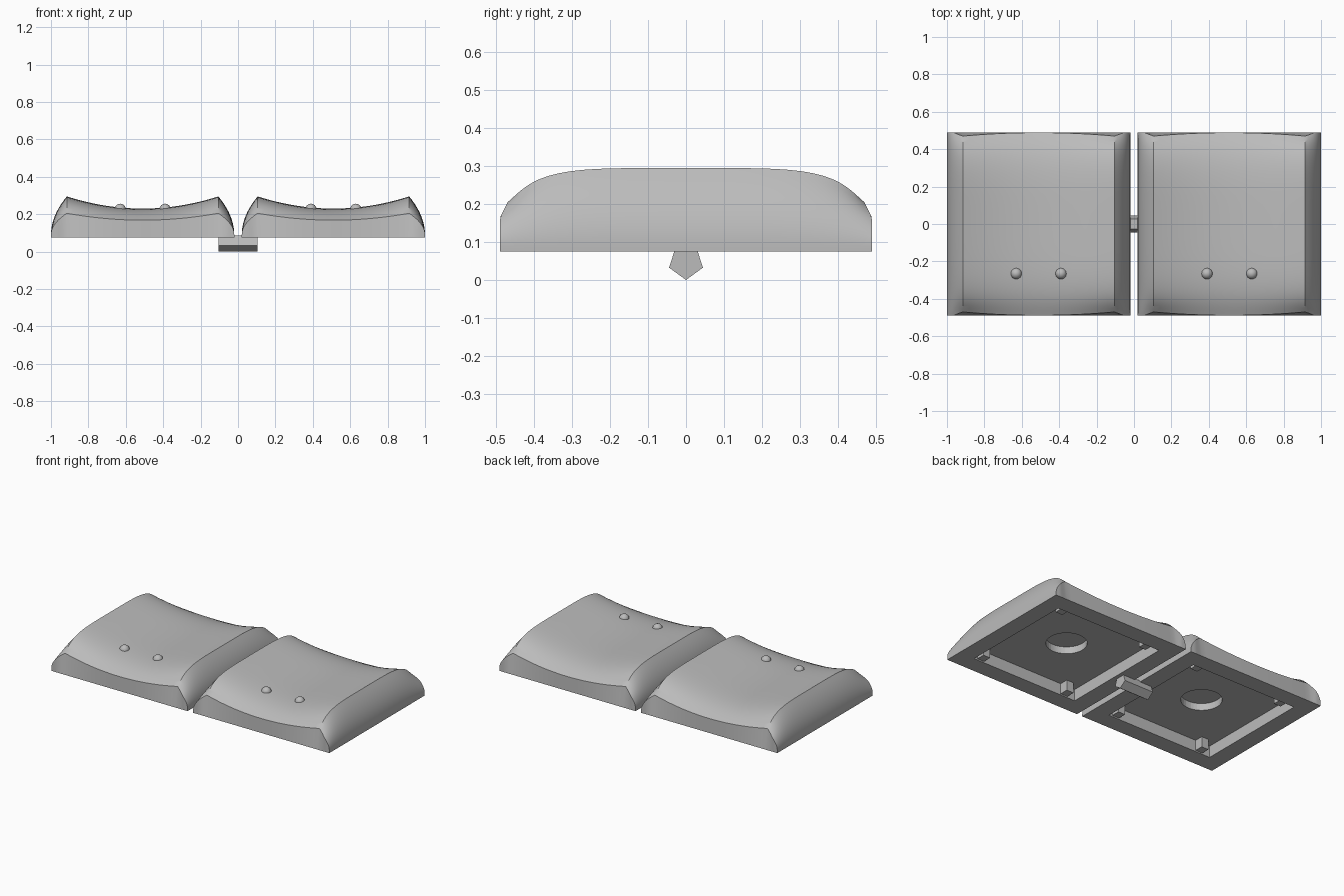
import bpy, bmesh, math

if "Cube" in bpy.data.objects:
    bpy.data.objects.remove(bpy.data.objects["Cube"], do_unlink=True)

HALF = 0.49      # half width of a cap
RIDGE = 0.405    # half distance between the raised side ridges
BASE = 0.075     # underside of the caps

grey = bpy.data.materials.new("plain_grey")
grey.use_nodes = True
grey.diffuse_color = (0.5, 0.5, 0.5, 1)
grey.node_tree.nodes["Principled BSDF"].inputs["Base Color"].default_value = (0.5, 0.5, 0.5, 1)


def finish(name, bm, smooth=True):
    """Turn a bmesh into a shaded grey object."""
    bmesh.ops.recalc_face_normals(bm, faces=bm.faces)
    mesh = bpy.data.meshes.new(name)
    bm.to_mesh(mesh)
    bm.free()
    mesh.materials.append(grey)
    ob = bpy.data.objects.new(name, mesh)
    bpy.context.collection.objects.link(ob)
    if smooth:
        shade(ob)
    return ob


def shade(ob):
    bpy.ops.object.select_all(action="DESELECT")
    ob.select_set(True)
    bpy.context.view_layer.objects.active = ob
    bpy.ops.object.shade_smooth_by_angle(angle=math.radians(35))


def box(name, centre, size):
    bm = bmesh.new()
    bmesh.ops.create_cube(bm, size=1)
    bmesh.ops.scale(bm, vec=size, verts=bm.verts)
    bmesh.ops.translate(bm, vec=centre, verts=bm.verts)
    return finish(name, bm, False)


def cylinder(name, centre, radius, depth):
    bm = bmesh.new()
    bmesh.ops.create_cone(bm, cap_ends=True, segments=40, radius1=radius, radius2=radius, depth=depth)
    bmesh.ops.translate(bm, vec=centre, verts=bm.verts)
    return finish(name, bm, False)


def cut(ob, tool):
    """Subtract a tool from a part and drop the tool."""
    mod = ob.modifiers.new("cut", "BOOLEAN")
    mod.operation = "DIFFERENCE"
    mod.solver = "EXACT"
    mod.object = tool
    bpy.context.view_layer.objects.active = ob
    bpy.ops.object.modifier_apply(modifier=mod.name)
    bpy.data.objects.remove(tool, do_unlink=True)


def top_height(u, v):
    """Curved side walls outside the ridges, a scooped dish between them."""
    t = abs(v) / HALF
    ridge = 0.295 - 0.09 * t ** 5
    if abs(u) >= RIDGE:
        return 0.09 + (ridge - 0.09) * math.sqrt(max(0, (HALF - abs(u)) / (HALF - RIDGE)))
    return ridge - (0.065 - 0.028 * t ** 6) * (1 - (u / RIDGE) ** 2)


def cap_body(name, cx):
    wall = [HALF - (HALF - RIDGE) * (k / 10) ** 2 for k in range(11)]
    dish = [RIDGE * (k / 12) for k in range(-11, 12)]
    us = [-w for w in wall] + dish + wall[::-1]
    ts = [k / 18 for k in range(-18, 19)]
    vs = [math.copysign(HALF * (1 - (1 - abs(t)) ** 2), t) for t in ts]
    bm = bmesh.new()
    rows = []
    for v in vs:
        row = []
        for u in us:
            z = top_height(u, v)
            lean = 0.5 * max(0, z - 0.165) * (abs(v) / HALF) ** 10
            row.append(bm.verts.new((cx + u, v - math.copysign(lean, v), z)))
        rows.append(row)
    for a, b in zip(rows, rows[1:]):
        for i in range(len(us) - 1):
            bm.faces.new((a[i], a[i + 1], b[i + 1], b[i]))
    # skirt down to the base, then the flat underside
    rim = [e for e in bm.edges if e.is_boundary]
    ext = bmesh.ops.extrude_edge_only(bm, edges=rim)["geom"]
    for vert in (g for g in ext if isinstance(g, bmesh.types.BMVert)):
        vert.co.z = BASE
        if abs(vert.co.y) > 0.4:
            vert.co.y = math.copysign(HALF, vert.co.y)
    bmesh.ops.contextual_create(bm, geom=[e for e in bm.edges if e.is_boundary])
    return finish(name, bm)


for side, cx in (("right", -0.51), ("left", 0.51)):
    body = cap_body(side + "_cap", cx)
    # hollow underside with a round socket in the middle
    cut(body, box("cavity_cutter", (cx, 0, 0.095), (0.76, 0.76, 0.11)))
    cut(body, cylinder("socket_cutter", (cx, 0, 0.16), 0.12, 0.07))
    shade(body)
    # touch bumps on the dish
    for i, dx in enumerate((-0.12, 0.12)):
        bm = bmesh.new()
        bmesh.ops.create_uvsphere(bm, u_segments=24, v_segments=12, radius=0.03)
        bmesh.ops.translate(bm, vec=(cx + dx, -0.265, 0.226), verts=bm.verts)
        finish(f"{side}_touch_bump_{i + 1}", bm)
    # clips along the cavity walls
    for dx in (-0.3, 0.33):
        for sy in (-1, 1):
            box(side + "_clip", (cx + dx, sy * 0.355, 0.118), (0.05, 0.06, 0.07))

# five-sided bar joining the caps
bm = bmesh.new()
ring = []
for k in range(5):
    a = math.radians(-90 + 72 * k)
    ring.append(bm.verts.new((-0.105, 0.047 * math.cos(a), 0.047 + 0.047 * math.sin(a))))
face = bm.faces.new(ring)
ext = bmesh.ops.extrude_face_region(bm, geom=[face])["geom"]
bmesh.ops.translate(bm, vec=(0.21, 0, 0), verts=[g for g in ext if isinstance(g, bmesh.types.BMVert)])
finish("joining_bar", bm, False)
